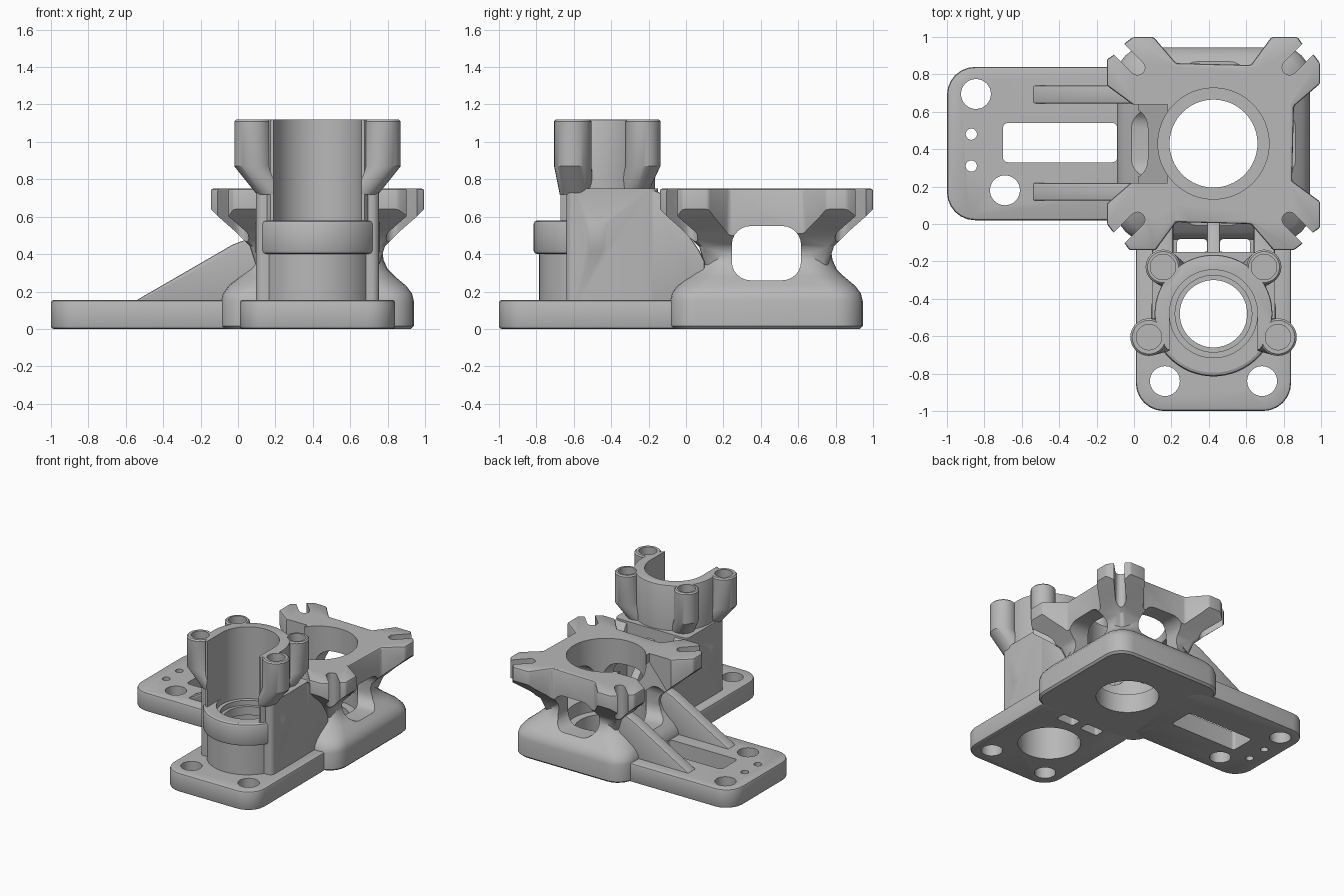
import bpy, bmesh, math
from mathutils import Vector

cube = bpy.data.objects.get("Cube")
if cube:
    bpy.data.objects.remove(cube)

grey = bpy.data.materials.new("machined grey")
grey.use_nodes = True
grey.diffuse_color = (0.48, 0.48, 0.48, 1)
grey.node_tree.nodes["Principled BSDF"].inputs["Base Color"].default_value = (0.48, 0.48, 0.48, 1)

HX, HY = 0.425, 0.43      # hub centre
CX, CY = 0.425, -0.48     # column centre
PLATE = 0.155             # base plate height
AXES = {"z": lambda a, b, c: (a, b, c), "y": lambda a, b, c: (a, c, b), "x": lambda a, b, c: (c, a, b)}


def circle(cx, cy, r, n=48):
    return [(cx + r * math.cos(i * math.tau / n), cy + r * math.sin(i * math.tau / n)) for i in range(n)]


def rounded(x0, x1, y0, y1, r, n=6):
    pts = []
    corners = [(x1 - r, y1 - r), (x0 + r, y1 - r), (x0 + r, y0 + r), (x1 - r, y0 + r)]
    for k, (cx, cy) in enumerate(corners):
        for i in range(n + 1):
            a = (k + i / n) * math.pi / 2
            pts.append((cx + r * math.cos(a), cy + r * math.sin(a)))
    return pts


def activate(ob):
    bpy.ops.object.select_all(action='DESELECT')
    ob.select_set(True)
    bpy.context.view_layer.objects.active = ob


def apply(ob, mod):
    activate(ob)
    bpy.ops.object.modifier_apply(modifier=mod.name)


def loft(name, rings, axis="z", bevel=0):
    """Skin a stack of (outline, position) rings and cap both ends."""
    bm = bmesh.new()
    loops = [[bm.verts.new(AXES[axis](a, b, c)) for a, b in pts] for pts, c in rings]
    for low, high in zip(loops, loops[1:]):
        for i in range(len(low)):
            j = (i + 1) % len(low)
            bm.faces.new((low[i], low[j], high[j], high[i]))
    bm.faces.new(loops[0][::-1])
    bm.faces.new(loops[-1])
    bmesh.ops.recalc_face_normals(bm, faces=bm.faces)
    mesh = bpy.data.meshes.new(name)
    bm.to_mesh(mesh)
    bm.free()
    mesh.materials.append(grey)
    ob = bpy.data.objects.new(name, mesh)
    bpy.context.collection.objects.link(ob)
    if bevel:
        mod = ob.modifiers.new("Edge", 'BEVEL')
        mod.width, mod.segments, mod.limit_method = bevel, 2, 'ANGLE'
        mod.angle_limit = math.radians(35)
        apply(ob, mod)
    return ob


def prism(name, pts, lo, hi, axis="z", bevel=0):
    return loft(name, [(pts, lo), (pts, hi)], axis, bevel)


def combine(ob, other, op):
    mod = ob.modifiers.new("Join", 'BOOLEAN')
    mod.operation, mod.solver, mod.object = op, 'EXACT', other
    apply(ob, mod)
    bpy.data.objects.remove(other)


def cut(ob, pts, lo=-1, hi=2, axis="z"):
    combine(ob, prism("cutter", pts, lo, hi, axis), 'DIFFERENCE')


def add(ob, other):
    combine(ob, other, 'UNION')


# Side base plate with slot and bolt holes
side_plate = prism("side_base_plate", rounded(-1, 0.1, 0.02, 0.84, 0.15), 0, PLATE, bevel=0.015)
for x, y, r in [(-0.845, 0.695, 0.08), (-0.69, 0.18, 0.08), (-0.87, 0.48, 0.03), (-0.87, 0.31, 0.03)]:
    cut(side_plate, circle(x, y, r, 32))
cut(side_plate, rounded(-0.7, -0.09, 0.33, 0.54, 0.025))

# Front base plate with bolt holes and drain openings
front_plate = prism("front_base_plate", rounded(0.01, 0.84, -1, 0.05, 0.15), 0, PLATE, bevel=0.015)
for s in (-1, 1):
    cut(front_plate, circle(CX + s * 0.26, -0.84, 0.08, 32))
cut(front_plate, circle(CX, CY, 0.235))
OPENINGS = [rounded(0.23, 0.39, -0.165, -0.08, 0.02), rounded(0.46, 0.62, -0.165, -0.08, 0.02)]
for pts in OPENINGS:
    cut(front_plate, pts)


# Hub: flanged base, narrow waist, flaring top
def square(h, r):
    return rounded(HX - h, HX + h, HY - h, HY + h, r)


hub = loft("hub", [(square(h, r), z) for z, h, r in [
    (0, 0.5, 0.14), (0.015, 0.515, 0.15), (0.15, 0.515, 0.15), (0.19, 0.505, 0.15), (0.23, 0.475, 0.15),
    (0.28, 0.415, 0.15), (0.32, 0.375, 0.15), (0.37, 0.353, 0.15), (0.43, 0.345, 0.15),
    (0.5, 0.36, 0.15), (0.62, 0.4, 0.15), (0.75, 0.41, 0.15)]])

# Cross-shaped top with four diagonal arms
ARM = [(0.43, 0.2), (0.57, 0.32), (0.57, 0.43), (0.54, 0.47), (0.47, 0.54), (0.45, 0.57), (0.31, 0.57), (0.2, 0.42)]
outline = []
for k in range(4):
    c, s = [(1, 0), (0, 1), (-1, 0), (0, -1)][k]
    outline += [(HX + c * x - s * y, HY + s * x + c * y) for x, y in ARM]
top = prism("top", outline, 0.3, 0.75, bevel=0.012)
flare = loft("flare", [(square(h, 0.03), z) for z, h in
                       [(0.28, 0.31), (0.44, 0.36), (0.53, 0.45), (0.6, 0.53), (0.65, 0.58), (0.8, 0.58)]])
combine(top, flare, 'INTERSECT')
add(hub, top)

# Hub bore, side windows, arm slots and the recess above the ribs
cut(hub, circle(HX, HY, 0.297, 64), PLATE)
cut(hub, circle(HX, HY, 0.235, 64))
cut(hub, rounded(HX - 0.185, HX + 0.185, 0.26, 0.55, 0.1), -0.5, 1.5, "y")
cut(hub, rounded(HY - 0.185, HY + 0.185, 0.26, 0.55, 0.1), -0.5, 1.5, "x")
for k in range(4):
    a = math.pi / 4 + k * math.pi / 2
    out = Vector((math.cos(a), math.sin(a)))
    mid = Vector((HX, HY)) + out * 0.575
    side = Vector((-out.y, out.x))
    slot = [mid + out * 0.5 - side * 0.04, mid + out * 0.5 + side * 0.04]
    for i in range(9):
        t = math.pi * i / 8
        slot.append(mid + side * 0.04 * math.cos(t) - out * 0.04 * math.sin(t))
    cut(hub, [tuple(p) for p in slot], 0.45)
cut(hub, [(-0.3, 0.4), (0, 0.46), (0.18, 0.68), (0.18, 0.9), (-0.3, 0.9)], HY - 0.21, HY + 0.21, "y")
for pts in OPENINGS:
    cut(hub, pts)

# Sloping ribs from the side plate to the hub
for name, y in (("front_side_rib", 0.125), ("back_side_rib", 0.645)):
    prism(name, [(-0.54, 0.14), (-0.54, 0.155), (-0.03, 0.45), (0.1, 0.5), (0.1, 0.14)],
          y, y + 0.095, "y", 0.012)

# Column: lower barrel, raised lip, square back, open upper collar
column = prism("column", circle(CX, CY, 0.305, 64), 0.1, 0.5)
add(column, prism("lip", circle(CX, CY, 0.335, 64), 0.4, 0.58, bevel=0.02))
add(column, prism("back", rounded(0.095, 0.755, -0.64, -0.15, 0.04), 0.1, 0.75))
collar = prism("collar", circle(CX, CY, 0.315, 64), 0.5, 1.12, bevel=0.01)
cut(collar, rounded(-0.5, 1.5, -1.5, -0.67, 0.01), 0.58)
add(column, collar)

# Four screw bosses tapering into the column
BOSSES = [(s, dx, y, r, inx, iny) for s in (-1, 1) for dx, y, r, inx, iny in
          [(0.345, -0.605, 0.1, 0.235, -0.585), (0.27, -0.23, 0.093, 0.19, -0.29)]]
for s, dx, y, r, inx, iny in BOSSES:
    low, high = circle(CX + s * inx, iny, r * 0.9, 32), circle(CX + s * dx, y, r, 32)
    inner = circle(CX + s * dx, y, r - 0.01, 32)
    add(column, loft("boss", [(low, 0.72), (high, 0.87), (high, 1.11), (inner, 1.12)]))

# Column bores, front opening and screw holes
cut(column, circle(CX, CY, 0.235, 64), 0.53)
cut(column, circle(CX, CY, 0.205, 64), 0.49)
cut(column, circle(CX, CY, 0.18, 64))
cut(column, circle(CX, CY, 0.235, 64), -1, 0.42)
cut(column, rounded(CX - 0.235, CX + 0.235, -1.2, CY, 0.01), 0.58)
for s, dx, y, r, inx, iny in BOSSES:
    cut(column, circle(CX + s * dx, y, 0.068, 32), 0.92)

# Ribs tying the column to the hub
TIE = [(-0.2, 0.14), (-0.2, 0.75), (-0.14, 0.73), (0.07, 0.42), (0.1, 0.36), (0.1, 0.14)]
prism("right_tie_rib", TIE, 0.097, 0.21, "x", 0.01)
prism("left_tie_rib", TIE, 0.64, 0.753, "x", 0.01)
prism("middle_tie_rib", [(-0.2, 0.02), (-0.2, 0.68), (-0.14, 0.66), (0.07, 0.42), (0.1, 0.2), (0.1, 0.02)],
      0.39, 0.46, "x", 0.01)

# Smooth shading with crisp edges
for ob in [o for o in bpy.context.scene.objects if o.type == 'MESH']:
    activate(ob)
    bpy.ops.object.shade_smooth_by_angle(angle=math.radians(30))
